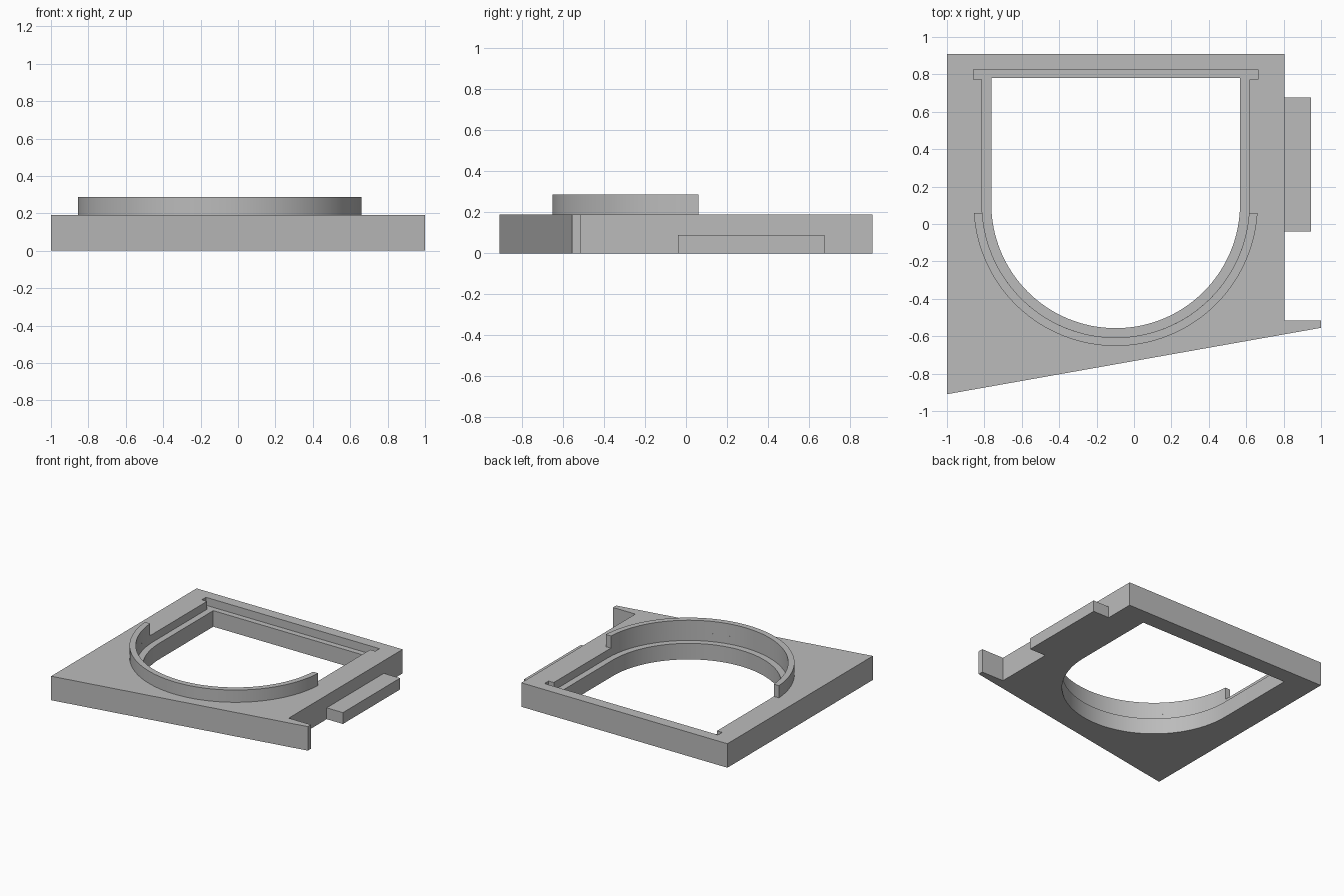
import bpy, bmesh, math

if "Cube" in bpy.data.objects:
    bpy.data.objects.remove(bpy.data.objects["Cube"])

grey = bpy.data.materials.new("plain grey")
grey.use_nodes = True
colour = (0.5, 0.5, 0.5, 1)
grey.diffuse_color = colour
grey.node_tree.nodes["Principled BSDF"].inputs["Base Color"].default_value = colour

CX, CY = -0.098, 0.108        # centre of the round end
TOP, LEDGE = 0.19, 0.127      # plate top and inner ledge heights
OPEN_R, RECESS_R, RIM_R = 0.665, 0.715, 0.76
BACK = 0.78


def prism(name, outline, z0, z1):
    """Extrude a flat outline from z0 to z1."""
    bm = bmesh.new()
    face = bm.faces.new([bm.verts.new((x, y, z0)) for x, y in outline])
    moved = bmesh.ops.extrude_face_region(bm, geom=[face])["geom"]
    top = [v for v in moved if isinstance(v, bmesh.types.BMVert)]
    bmesh.ops.translate(bm, vec=(0, 0, z1 - z0), verts=top)
    bmesh.ops.recalc_face_normals(bm, faces=bm.faces)
    mesh = bpy.data.meshes.new(name)
    bm.to_mesh(mesh)
    bm.free()
    mesh.materials.append(grey)
    obj = bpy.data.objects.new(name, mesh)
    bpy.context.collection.objects.link(obj)
    return obj


def box(x0, x1, y0, y1):
    return [(x0, y0), (x1, y0), (x1, y1), (x0, y1)]


def arc(r, y_end=CY, steps=64):
    """Lower arc from left to right, ending at height y_end."""
    a = math.asin((y_end - CY) / r)
    start, end = math.pi - a, 2 * math.pi + a
    angles = [start + (end - start) * i / steps for i in range(steps + 1)]
    return [(CX + r * math.cos(t), CY + r * math.sin(t)) for t in angles]


def arch(r):
    """Round-ended opening with straight sides up to the back."""
    return arc(r) + [(CX + r, BACK), (CX - r, BACK)]


def cut(target, cutter):
    bpy.context.view_layer.objects.active = target
    mod = target.modifiers.new("cut", "BOOLEAN")
    mod.operation, mod.solver, mod.object = "DIFFERENCE", "EXACT", cutter
    bpy.ops.object.modifier_apply(modifier=mod.name)
    bpy.data.objects.remove(cutter)


# Plate with slanted front edge and a thin fin at the front left
plate = prism("base_plate", [(-1, 0.91), (-1, -0.91), (1, -0.555), (1, -0.515),
                             (0.805, -0.515), (0.805, 0.91)], 0, TOP)
# Opening, stepped ledge and back slot
cut(plate, prism("opening_cutter", arch(OPEN_R), -0.1, 0.4))
cut(plate, prism("recess_cutter", arch(RECESS_R), LEDGE, 0.4))
cut(plate, prism("slot_cutter", box(CX - RIM_R, CX + RIM_R, 0.773, 0.825), LEDGE, 0.4))

# Raised half-round rim
rim = prism("raised_rim", arc(RIM_R, 0.06) + arc(RECESS_R, 0.06)[::-1], TOP, 0.287)

# Low tab on the side
tab = prism("side_tab", box(0.805, 0.947, -0.04, 0.675), 0, 0.09)

# Smooth curved walls, sharp edges elsewhere
bpy.ops.object.select_all(action="DESELECT")
for obj in (plate, rim, tab):
    obj.select_set(True)
bpy.context.view_layer.objects.active = plate
bpy.ops.object.shade_smooth_by_angle(angle=math.radians(30))
